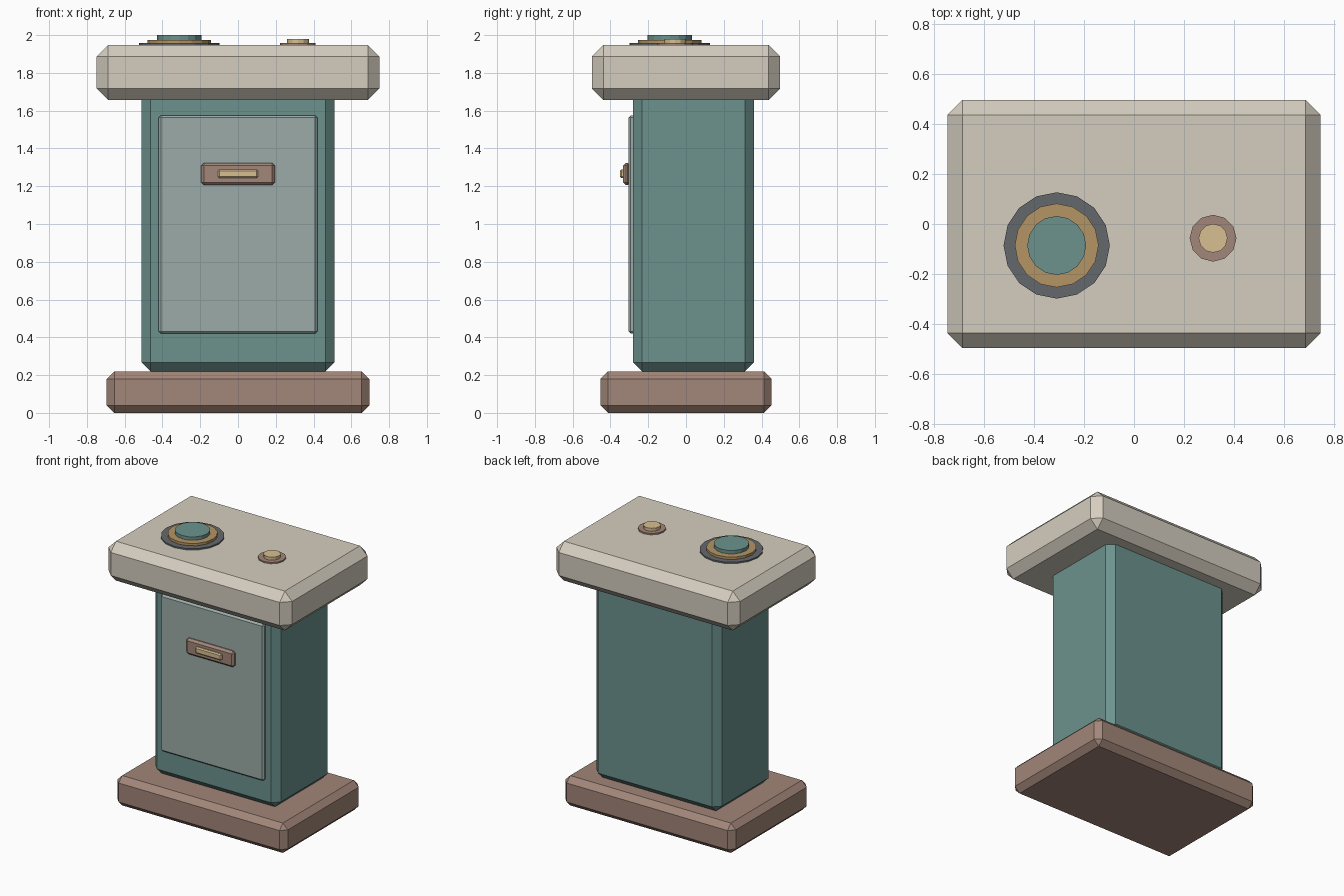
import bpy, bmesh

if "Cube" in bpy.data.objects:
    bpy.data.objects.remove(bpy.data.objects["Cube"])

def material(name, rgb):
    m = bpy.data.materials.new(name)
    m.diffuse_color = (*rgb, 1)
    m.use_nodes = True
    m.node_tree.nodes["Principled BSDF"].inputs["Base Color"].default_value = m.diffuse_color
    return m

TEAL = material("teal", (0.15, 0.29, 0.27))
SAGE = material("sage", (0.33, 0.41, 0.39))
STONE = material("stone", (0.66, 0.61, 0.52))
BROWN = material("brown", (0.36, 0.24, 0.19))
BRASS = material("brass", (0.46, 0.30, 0.13))
CREAM = material("cream", (0.68, 0.52, 0.28))
DARK = material("dark", (0.13, 0.14, 0.15))

def add_object(name, bm, mat):
    mesh = bpy.data.meshes.new(name)
    bm.to_mesh(mesh)
    bm.free()
    mesh.materials.append(mat)
    ob = bpy.data.objects.new(name, mesh)
    bpy.context.collection.objects.link(ob)
    return ob

def box(name, x, y, z, bevel, mat):
    """Chamfered box from (min, max) ranges."""
    bm = bmesh.new()
    bmesh.ops.create_cube(bm, size=1)
    for v in bm.verts:
        v.co = [(a + b) / 2 + c * (b - a) for (a, b), c in zip((x, y, z), v.co)]
    ob = add_object(name, bm, mat)
    mod = ob.modifiers.new("chamfer", 'BEVEL')
    mod.width = bevel
    mod.segments = 1
    return ob

def disc(name, x, y, z0, z1, r, sides, mat):
    bm = bmesh.new()
    bmesh.ops.create_cone(bm, cap_ends=True, segments=sides,
                          radius1=r, radius2=r, depth=z1 - z0)
    bmesh.ops.translate(bm, verts=bm.verts, vec=(x, y, (z0 + z1) / 2))
    return add_object(name, bm, mat)

# Pedestal
box("base", (-0.695, 0.695), (-0.453, 0.453), (0, 0.22), 0.04, BROWN)
box("body", (-0.512, 0.512), (-0.28, 0.36), (0.22, 1.72), 0.048, TEAL)
box("top_slab", (-0.748, 0.748), (-0.498, 0.498), (1.657, 1.947), 0.06, STONE)

# Front door with handle
box("door_panel", (-0.42, 0.42), (-0.305, -0.265), (0.42, 1.575), 0.012, SAGE)
box("handle_plate", (-0.196, 0.196), (-0.333, -0.295), (1.206, 1.324), 0.015, BROWN)
box("handle_bar", (-0.107, 0.107), (-0.349, -0.322), (1.243, 1.289), 0.008, CREAM)

# Stepped large button
for name, z1, r, mat in (("dial_ring", 1.957, 0.213, DARK),
                         ("dial_collar", 1.975, 0.168, BRASS),
                         ("dial_button", 2.0, 0.118, TEAL)):
    disc(name, -0.31, -0.086, 1.935, z1, r, 16, mat)

# Small button
disc("knob_ring", 0.317, -0.057, 1.935, 1.957, 0.094, 12, BROWN)
disc("knob_button", 0.317, -0.057, 1.935, 1.979, 0.058, 12, CREAM)
